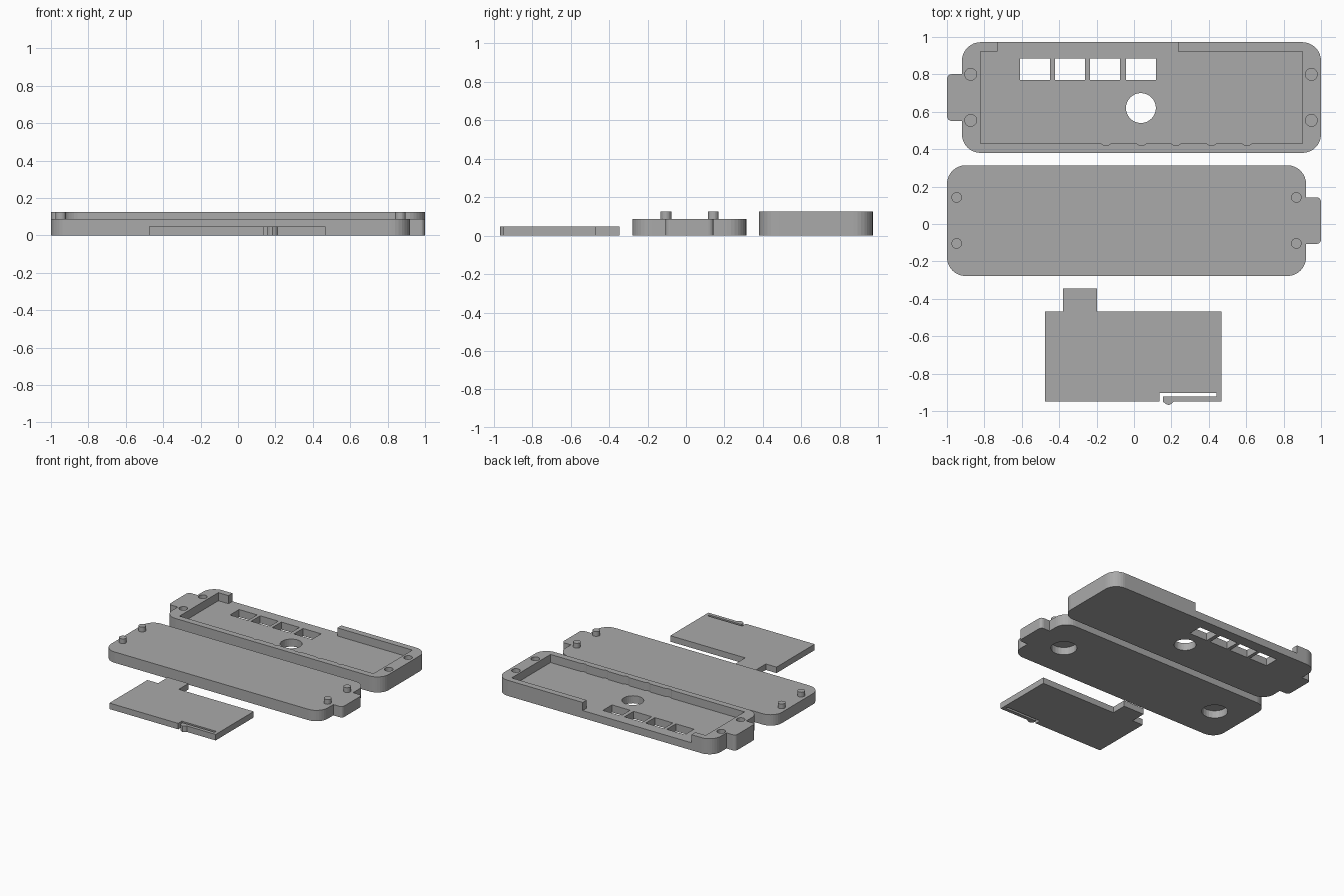
import bpy, bmesh, math

if "Cube" in bpy.data.objects:
    bpy.data.objects.remove(bpy.data.objects["Cube"])

grey = bpy.data.materials.new("plain grey")
grey.diffuse_color = (0.4, 0.4, 0.4, 1)
grey.use_nodes = True
grey.node_tree.nodes["Principled BSDF"].inputs["Base Color"].default_value = grey.diffuse_color


def slab(name, pts, z0, z1):
    """Closed outline extruded between two heights."""
    bm = bmesh.new()
    face = bm.faces.new([bm.verts.new((x, y, z0)) for x, y in pts])
    up = bmesh.ops.extrude_face_region(bm, geom=[face])["geom"]
    bmesh.ops.translate(bm, vec=(0, 0, z1 - z0),
                        verts=[v for v in up if isinstance(v, bmesh.types.BMVert)])
    bmesh.ops.recalc_face_normals(bm, faces=bm.faces)
    mesh = bpy.data.meshes.new(name)
    bm.to_mesh(mesh)
    bm.free()
    mesh.materials.append(grey)
    obj = bpy.data.objects.new(name, mesh)
    bpy.context.collection.objects.link(obj)
    return obj


def box(x0, x1, y0, y1):
    return [(x0, y0), (x1, y0), (x1, y1), (x0, y1)]


def disc(x, y, r, n=24):
    return [(x + r * math.cos(math.tau * i / n), y + r * math.sin(math.tau * i / n))
            for i in range(n)]


def arc(x, y, r, a0, n=8):
    """Quarter turn, starting at angle a0 in degrees."""
    return [(x + r * math.cos(math.radians(a0 + 90 * i / n)),
             y + r * math.sin(math.radians(a0 + 90 * i / n))) for i in range(n + 1)]


def cut(obj, pts, z0, z1):
    cutter = slab("cutter", pts, z0, z1)
    mod = obj.modifiers.new("cut", 'BOOLEAN')
    mod.operation, mod.solver, mod.object = 'DIFFERENCE', 'EXACT', cutter
    bpy.context.view_layer.objects.active = obj
    bpy.ops.object.modifier_apply(modifier=mod.name)
    bpy.data.objects.remove(cutter)


def case_outline(side, yc):
    """Rounded case half with an end tab towards x = -side."""
    h, r, t = 0.296, 0.1, 0.025
    pts = (arc(1 - r, -h + r, r, 270) + arc(1 - r, h - r, r, 0)
           + arc(-0.92 + r, h - r, r, 90)
           + [(-0.92, 0.125)] + arc(-1 + t, 0.125 - t, t, 90, 4)
           + arc(-1 + t, -0.125 + t, t, 180, 4) + [(-0.92, -0.125)]
           + arc(-0.92 + r, -h + r, r, 180))
    return [(side * x, y + yc) for x, y in pts]


TRAY_Y, LID_Y = 0.676, 0.018
TOP, FLOOR, LID = 0.125, 0.06, 0.087

# Tray: cavity, open back edge, button windows, round window, peg sockets
tray = slab("case_tray", case_outline(1, TRAY_Y), 0, TOP)
notches = []
for x in (-0.15, 0.04, 0.225, 0.415, 0.605):
    notches += [(x - 0.025, 0.43), (x - 0.012, 0.421), (x + 0.012, 0.421), (x + 0.025, 0.43)]
cavity = ([(-0.82, 0.43)] + notches + [(0.9, 0.43), (0.9, 0.922), (0.235, 0.922),
          (0.235, 1.1), (-0.73, 1.1), (-0.73, 0.922), (-0.82, 0.922)])
cut(tray, cavity, FLOOR, 0.3)
for x in (-0.53, -0.343, -0.155, 0.037):
    cut(tray, box(x - 0.08, x + 0.08, 0.77, 0.885), -0.1, 0.2)
cut(tray, disc(0.037, 0.62, 0.08, 32), -0.1, 0.2)
for x in (-0.873, 0.948):
    for dy in (-0.122, 0.124):
        cut(tray, disc(x, TRAY_Y + dy, 0.032, 20), TOP - 0.05, 0.3)

# Lid: round pockets underneath, four locating pegs on top
lid = slab("case_lid", case_outline(-1, LID_Y)[::-1], 0, LID)
for x in (-0.75, 0.68):
    cut(lid, disc(x, LID_Y, 0.095), -0.1, 0.06)
for x in (-0.948, 0.868):
    for dy in (-0.122, 0.124):
        slab("lid_peg", disc(x, LID_Y + dy, 0.028, 20), LID - 0.01, TOP)

# Sliding card with a tongue and a thin spring catch
slab("sliding_card", [
    (-0.475, -0.95), (0.135, -0.95), (0.135, -0.903), (0.44, -0.903), (0.44, -0.922),
    (0.155, -0.922), (0.155, -0.95), (0.17, -0.962), (0.185, -0.968), (0.2, -0.962),
    (0.212, -0.95), (0.467, -0.95), (0.467, -0.468), (-0.197, -0.468),
    (-0.197, -0.345), (-0.38, -0.345), (-0.38, -0.468), (-0.475, -0.468)], 0, 0.048)
